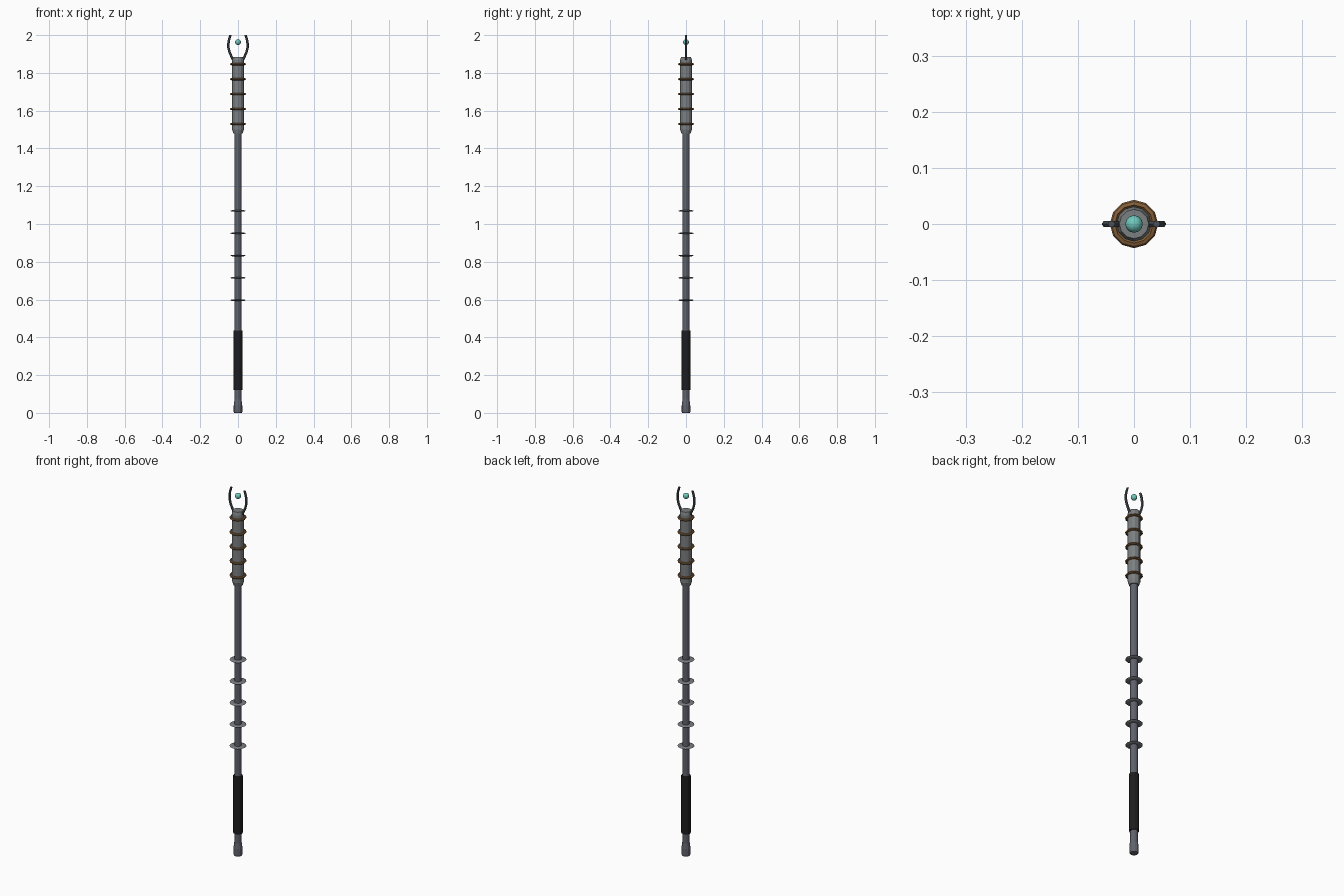
import bpy, bmesh, math
from mathutils import Vector

if "Cube" in bpy.data.objects:
    bpy.data.objects.remove(bpy.data.objects["Cube"])


def material(name, rgb):
    m = bpy.data.materials.new(name)
    m.diffuse_color = (*rgb, 1)
    m.use_nodes = True
    m.node_tree.nodes["Principled BSDF"].inputs["Base Color"].default_value = m.diffuse_color
    return m


SLATE = material("slate metal", (0.115, 0.125, 0.15))
STEEL = material("grey steel", (0.20, 0.215, 0.22))
DISC = material("pale steel", (0.20, 0.21, 0.23))
COPPER = material("copper", (0.23, 0.115, 0.04))
BLACK = material("black grip", (0.012, 0.012, 0.013))
DARK = material("dark iron", (0.075, 0.085, 0.10))
TEAL = material("teal crystal", (0.16, 0.58, 0.50))


def skin(name, rings, mat, cap=True, closed=False):
    """Bridge equal-sized rings of points into a surface."""
    bm = bmesh.new()
    loops = [[bm.verts.new(p) for p in ring] for ring in rings]
    n = len(loops[0])
    pairs = list(zip(loops, loops[1:])) + ([(loops[-1], loops[0])] if closed else [])
    for a, b in pairs:
        for i in range(n):
            j = (i + 1) % n
            bm.faces.new((a[i], a[j], b[j], b[i]))
    if cap and not closed:
        bm.faces.new(loops[0])
        bm.faces.new(loops[-1])
    bmesh.ops.recalc_face_normals(bm, faces=bm.faces)
    me = bpy.data.meshes.new(name)
    bm.to_mesh(me)
    bm.free()
    me.materials.append(mat)
    ob = bpy.data.objects.new(name, me)
    bpy.context.collection.objects.link(ob)
    return ob


def lathe(name, profile, mat, sides=12, closed=False):
    """Revolve (radius, z) points around the z axis."""
    rings = [[(r * math.cos(2 * math.pi * i / sides),
               r * math.sin(2 * math.pi * i / sides), z) for i in range(sides)]
             for r, z in profile]
    return skin(name, rings, mat, closed=closed)


# Shaft, flared pommel and grip
lathe("shaft", [(0.0185, 0.05), (0.0185, 1.49)], SLATE)
lathe("pommel", [(0.020, 0.0), (0.0225, 0.006), (0.0225, 0.04), (0.0185, 0.07)], SLATE)
lathe("grip", [(0.0235, 0.122), (0.0245, 0.126), (0.0245, 0.432), (0.0235, 0.436)], BLACK)

# Thin lens-edged discs on the shaft
for k in range(5):
    z = 0.597 + k * 0.118
    lathe(f"shaft_disc_{k + 1}",
          [(0.017, z - 0.004), (0.032, z - 0.004), (0.042, z),
           (0.032, z + 0.004), (0.017, z + 0.004)], DISC, closed=True)

# Head barrel with chamfered ends
lathe("head_barrel", [(0.024, 1.478), (0.031, 1.50), (0.031, 1.868), (0.026, 1.885)], STEEL)

# Copper rings around the head
for k in range(5):
    z = 1.53 + k * 0.079
    lathe(f"copper_ring_{k + 1}",
          [(0.029, z), (0.034, z - 0.006), (0.040, z - 0.004), (0.043, z),
           (0.040, z + 0.004), (0.034, z + 0.006)], COPPER, closed=True)

# Pair of curved prongs
path = [(0.022, 1.862), (0.034, 1.885), (0.045, 1.91), (0.051, 1.935),
        (0.051, 1.955), (0.047, 1.978), (0.040, 2.0)]
for side, sx in (("left", -1), ("right", 1)):
    rings = []
    for i, (x, z) in enumerate(path):
        a, b = path[max(i - 1, 0)], path[min(i + 1, len(path) - 1)]
        t = Vector((b[0] - a[0], 0, b[1] - a[1])).normalized()
        if i == len(path) - 1:
            t = Vector((0, 0, 1))  # level tip
        n = Vector((t.z, 0, -t.x))
        ring = []
        for k in range(6):
            ang = math.pi * k / 3
            p = Vector((x, 0, z)) + 0.0065 * (n * math.cos(ang) + Vector((0, 1, 0)) * math.sin(ang))
            ring.append((p.x * sx, p.y, p.z))
        rings.append(ring)
    skin(f"{side}_prong", rings, DARK)

# Floating crystal orb between the prongs
bpy.ops.mesh.primitive_uv_sphere_add(segments=16, ring_count=10, radius=0.0155,
                                     location=(0, 0, 1.963))
orb = bpy.context.object
orb.name = "crystal_orb"
orb.data.materials.append(TEAL)
bpy.ops.object.shade_smooth()
